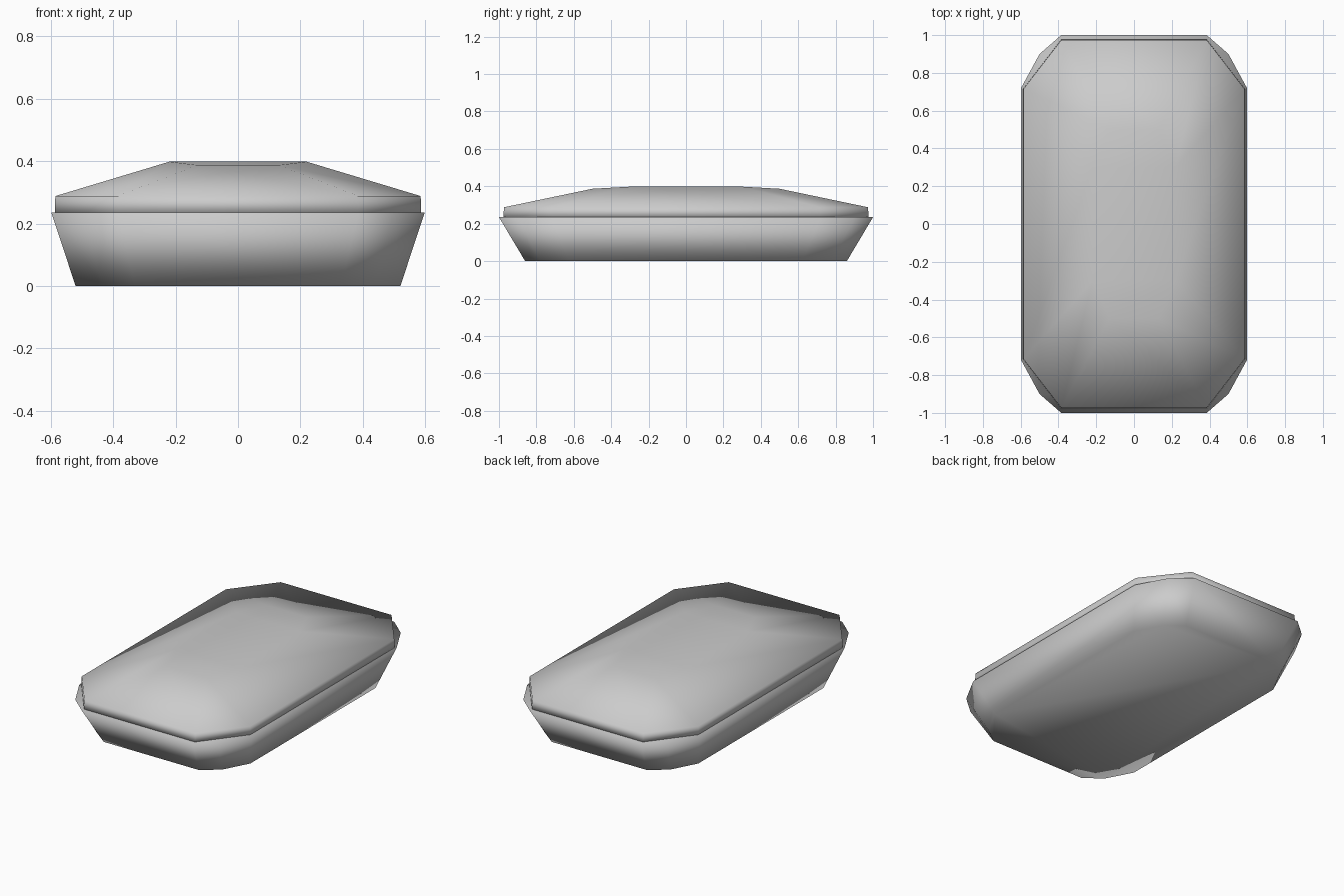
import bpy
import bmesh

cube = bpy.data.objects.get("Cube")
if cube:
    bpy.data.objects.remove(cube, do_unlink=True)

grey = bpy.data.materials.new("light_grey")
grey.use_nodes = True
colour = (0.6, 0.6, 0.6, 1)
grey.diffuse_color = colour
grey.node_tree.nodes["Principled BSDF"].inputs["Base Color"].default_value = colour


def mirrored_ring(quarter):
    """Mirror a quarter outline, listed from the +y end to the +x side, into a full loop."""
    half = quarter + [(x, -y, z) for x, y, z in reversed(quarter)]
    return half + [(-x, y, z) for x, y, z in reversed(half)]


def at_height(points, z):
    return [(x, y, z) for x, y in points]


def smooth_shell(name, quarters, cap):
    """Bridge the rings from bottom to top, then close them with the cap function."""
    bm = bmesh.new()
    rings = [[bm.verts.new(p) for p in mirrored_ring(q)] for q in quarters]
    for low, high in zip(rings, rings[1:]):
        for i in range(len(low)):
            j = (i + 1) % len(low)
            bm.faces.new((low[i], low[j], high[j], high[i]))
    cap(bm, rings)
    bmesh.ops.recalc_face_normals(bm, faces=bm.faces)
    for face in bm.faces:
        face.smooth = True
    mesh = bpy.data.meshes.new(name)
    bm.to_mesh(mesh)
    bm.free()
    mesh.materials.append(grey)
    obj = bpy.data.objects.new(name, mesh)
    bpy.context.collection.objects.link(obj)
    return obj


def close_base(bm, rings):
    bm.faces.new(rings[0])
    bm.faces.new(rings[-1])


def close_lid(bm, rings):
    bm.faces.new(rings[0])
    # Flat middle panel with a gently drooping panel at each end
    top = rings[-1]
    bm.faces.new((top[1], top[2], top[5], top[6]))
    bm.faces.new((top[0], top[1], top[6], top[7]))
    bm.faces.new((top[2], top[3], top[4], top[5]))


# Flared lower tray with two-step corners
smooth_shell("base_tray", [
    at_height([(0.33, 0.86), (0.435, 0.78), (0.52, 0.62)], 0),
    at_height([(0.385, 1.0), (0.5, 0.9), (0.598, 0.72)], 0.235),
], close_base)

# Raised lid with chamfered corners and a sloping crown
smooth_shell("lid", [
    at_height([(0.385, 0.977), (0.587, 0.715)], 0.23),
    at_height([(0.385, 0.973), (0.585, 0.715)], 0.288),
    [(0.13, 0.5, 0.387), (0.22, 0.3, 0.398)],
], close_lid)
